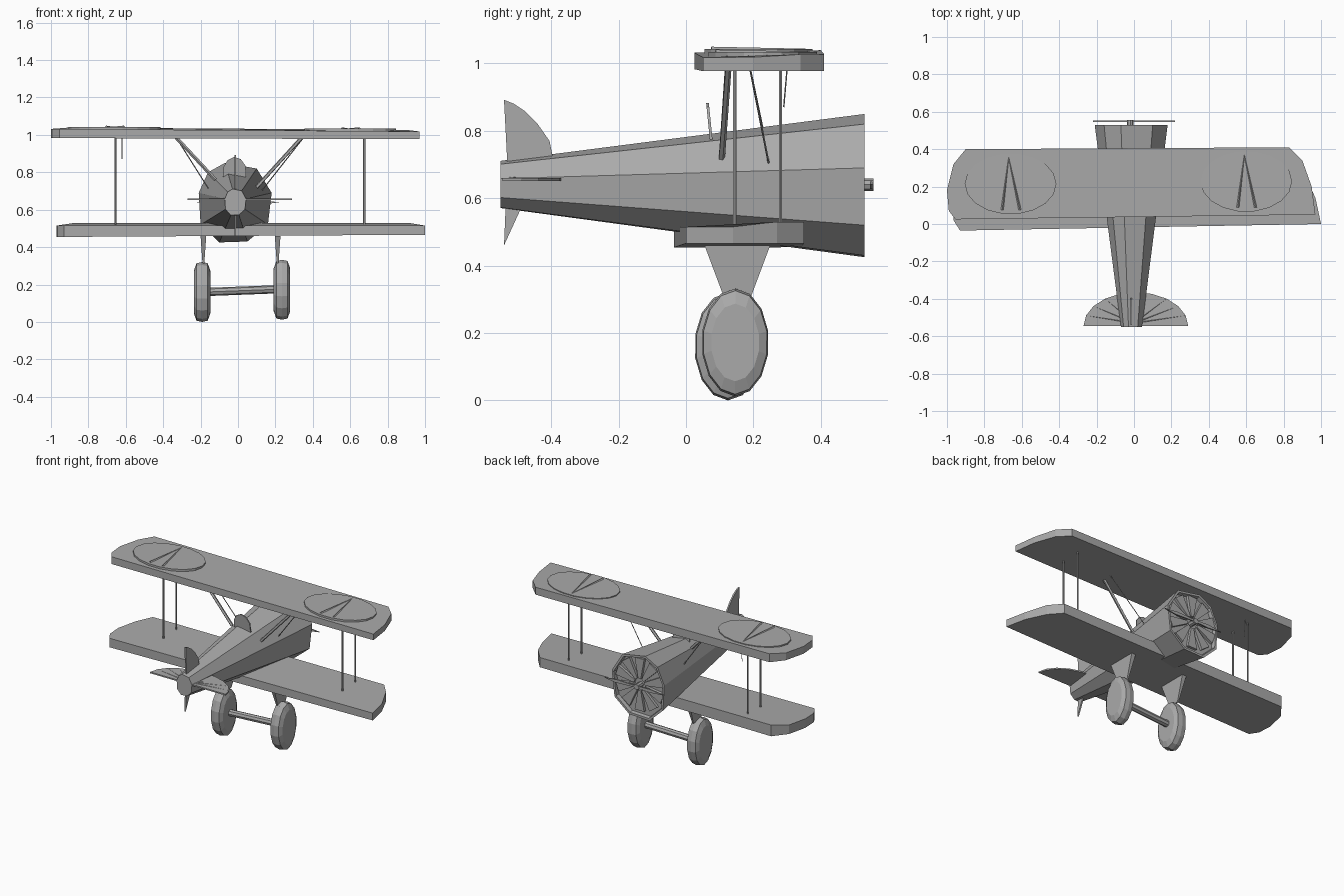
import bpy, bmesh, math
from mathutils import Vector

if "Cube" in bpy.data.objects:
    bpy.data.objects.remove(bpy.data.objects["Cube"])

GREY = (0.4, 0.4, 0.4, 1)
mat = bpy.data.materials.new("plain grey")
mat.use_nodes = True
mat.diffuse_color = GREY
mat.node_tree.nodes["Principled BSDF"].inputs["Base Color"].default_value = GREY


def finish(name, bm):
    bmesh.ops.recalc_face_normals(bm, faces=bm.faces)
    me = bpy.data.meshes.new(name)
    bm.to_mesh(me)
    bm.free()
    me.materials.append(mat)
    ob = bpy.data.objects.new(name, me)
    bpy.context.collection.objects.link(ob)
    return ob


def loft(name, rings):
    """Skin closed rings of equal length and cap both ends."""
    bm = bmesh.new()
    loops = [[bm.verts.new(p) for p in ring] for ring in rings]
    n = len(loops[0])
    for a, b in zip(loops, loops[1:]):
        for i in range(n):
            j = (i + 1) % n
            bm.faces.new((a[i], a[j], b[j], b[i]))
    bm.faces.new(loops[0])
    bm.faces.new(loops[-1])
    return finish(name, bm)


def slab(name, outline, low, high):
    """Plate between two functions of (u, v) that return points."""
    return loft(name, [[low(*p) for p in outline], [high(*p) for p in outline]])


def rod(name, a, b, r, sides=6, r2=None):
    a, b = Vector(a), Vector(b)
    q = (b - a).to_track_quat('Z', 'Y')

    def ring(c, rad):
        return [c + q @ Vector((rad * math.cos(t), rad * math.sin(t), 0))
                for t in (2 * math.pi * i / sides for i in range(sides))]
    return loft(name, [ring(a, r), ring(b, r if r2 is None else r2)])


def ellipse(cu, cv, ru, rv, n, start=0.0):
    return [(cu + ru * math.cos(start + 2 * math.pi * i / n),
             cv + rv * math.sin(start + 2 * math.pi * i / n)) for i in range(n)]


# Wings: slightly tilted slabs with rounded leading tips
upper = [(-0.955, 0.025), (0.97, 0.05), (0.95, 0.2), (0.9, 0.34), (0.83, 0.41),
         (-0.9, 0.4), (-0.965, 0.32), (-1.0, 0.18), (-0.99, 0.07)]
lower = [(-0.93, -0.035), (1.0, 0.0), (0.97, 0.14), (0.91, 0.27), (0.84, 0.35),
         (-0.87, 0.34), (-0.94, 0.25), (-0.97, 0.12), (-0.965, 0.02)]


def upper_top(x, y):
    return (x, y, 1.033 - 0.007 * x - (0.008 if abs(x) > 0.94 else 0))


slab("upper_wing", upper, lambda x, y: (x, y, 0.98 - 0.003 * x), upper_top)
slab("lower_wing", lower, lambda x, y: (x, y, 0.46 + 0.006 * x),
     lambda x, y: (x, y, 0.53 - (0.015 if abs(x) > 0.92 else 0)))

# Round panels on the upper wing, each with two narrow ridges
for side, cx, cy in (("right", -0.66, 0.215), ("left", 0.6, 0.228)):
    z = 1.033 - 0.007 * cx
    slab(side + "_wing_disc", ellipse(cx, cy, 0.245, 0.163, 18),
         lambda x, y: (x, y, z - 0.01), lambda x, y: (x, y, z + 0.005))
    for k, dx in enumerate((-0.045, 0.05)):
        rod(f"{side}_disc_ridge_{k}", (cx + dx, cy - 0.14, z + 0.004),
            (cx - 0.01, cy + 0.14, z + 0.004), 0.008, 4, 0.002)

# Fuselage: tapering octagon with a recessed nose
section = [(-0.05, 0.215), (0.12, 0.185), (0.2, 0.055), (0.18, -0.115),
           (0.07, -0.205), (-0.08, -0.21), (-0.18, -0.115), (-0.19, 0.055), (-0.14, 0.165)]


def fuselage_ring(y, cx, cz, sx, sz):
    return [(cx + u * sx, y, cz + v * sz) for u, v in section]


NX, NZ = -0.02, 0.635
loft("fuselage", [fuselage_ring(-0.55, -0.015, 0.64, 0.29, 0.33),
                  fuselage_ring(0.53, NX, NZ, 1, 1),
                  fuselage_ring(0.53, NX, NZ, 0.93, 0.93),
                  fuselage_ring(0.505, NX, NZ, 0.91, 0.91)])

# Radial engine wedges inside the nose
for i in range(10):
    t = 2 * math.pi * (i + 0.5) / 10

    def spoke(r, w):
        return (NX + r * math.cos(t) - w * math.sin(t), NZ + 0.01 + r * math.sin(t) + w * math.cos(t))
    wedge = [spoke(0.04, -0.01), spoke(0.175, -0.035), spoke(0.175, 0.035), spoke(0.04, 0.01)]
    slab(f"engine_cylinder_{i}", wedge, lambda x, z: (x, 0.5, z), lambda x, z: (x, 0.523, z))

# Propeller
rod("propeller_hub", (NX, 0.5, 0.64), (NX, 0.556, 0.64), 0.018, 8)
blade = [(-0.22, 0.637), (-0.12, 0.628), (0, 0.634), (0.14, 0.628), (0.22, 0.64),
         (0.12, 0.65), (0, 0.646), (-0.12, 0.65)]
slab("propeller", blade, lambda x, z: (x, 0.546, z), lambda x, z: (x, 0.554, z))

# Tail surfaces
fin = [(-0.54, 0.46), (-0.485, 0.58), (-0.395, 0.72), (-0.405, 0.77), (-0.44, 0.82),
       (-0.48, 0.86), (-0.51, 0.88), (-0.54, 0.892), (-0.53, 0.7)]
slab("tail_fin", fin, lambda y, z: (-0.02, y, z), lambda y, z: (-0.01, y, z))
half = [(0.01 + 0.28 * math.cos(math.pi * i / 10), -0.545 + 0.18 * math.sin(math.pi * i / 10))
        for i in range(11)]
slab("tailplane", half, lambda x, y: (x, y, 0.651), lambda x, y: (x, y, 0.66))
for i in (1, 2, 3, 7, 8, 9):
    x, y = half[i]
    rod(f"tailplane_rib_{i}", (0, -0.53, 0.658), (x, y, 0.658), 0.005, 4, 0.002)

# Windscreen behind the struts
screen = [(-0.08, 0.76), (0.045, 0.76), (0.04, 0.835), (0.015, 0.87), (-0.02, 0.882),
          (-0.055, 0.865), (-0.077, 0.83)]
slab("windscreen", screen, lambda x, z: (x, 0.06 + 0.1 * (0.88 - z), z),
     lambda x, z: (x, 0.068 + 0.1 * (0.88 - z), z))

# Struts between the wings
for side, x in (("right", -0.655), ("left", 0.675)):
    rod(side + "_rear_strut", (x, 0.145, 0.52), (x, 0.145, 0.99), 0.006)
    rod(side + "_front_strut", (x, 0.28, 0.52), (x, 0.28, 0.99), 0.005)
rod("right_cabane_strut", (-0.12, 0.11, 0.76), (-0.33, 0.125, 0.985), 0.01, 5)
rod("left_cabane_strut", (0.09, 0.105, 0.71), (0.34, 0.125, 0.985), 0.01, 5)
rod("right_brace", (-0.15, 0.25, 0.7), (-0.33, 0.19, 0.985), 0.003, 4)
rod("left_brace", (0.11, 0.25, 0.68), (0.35, 0.19, 0.985), 0.003, 4)
rod("wing_wire", (-0.62, 0.29, 0.87), (-0.62, 0.3, 0.985), 0.002, 4)

# Wheels, legs and axle
for side, x, y, z in (("right", -0.192, 0.125, 0.16), ("left", 0.235, 0.146, 0.172)):
    def rim(dx, s):
        return [(x + dx, u, v) for u, v in ellipse(y, z, 0.1 * s, 0.16 * s, 14, 0.22)]
    loft(side + "_wheel", [rim(-0.044, 0.72), rim(-0.03, 0.96), rim(0, 1),
                           rim(0.03, 0.96), rim(0.044, 0.72)])
    lx = -0.185 if x < 0 else 0.212
    leg = [(0.055, 0.46), (0.25, 0.46), (0.19, 0.3), (0.115, 0.3)]
    slab(side + "_leg", leg, lambda u, v: (lx - 0.07 * (v - 0.3) - 0.004, u, v),
         lambda u, v: (lx + 0.07 * (v - 0.3) + 0.004, u, v))
rod("axle", (-0.17, 0.13, 0.16), (0.22, 0.145, 0.175), 0.022, 8)
